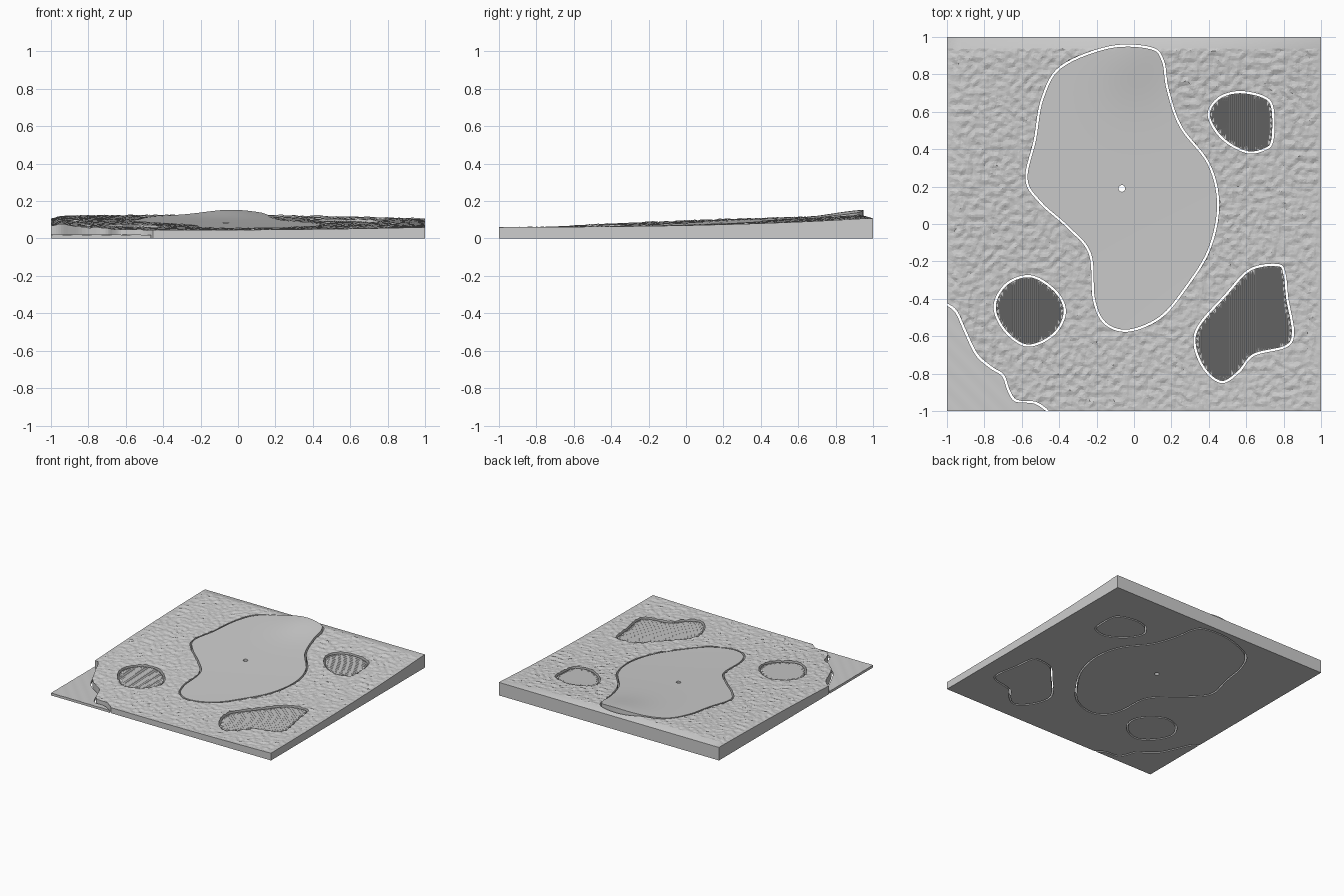
import bpy, bmesh, math, random
from mathutils import Vector, noise
from mathutils.geometry import delaunay_2d_cdt

random.seed(4)
cube = bpy.data.objects.get("Cube")
if cube:
    bpy.data.objects.remove(cube, do_unlink=True)

grey = bpy.data.materials.new("plain_grey")
grey.use_nodes = True
colour = (0.61, 0.61, 0.61, 1)
grey.diffuse_color = colour
grey.node_tree.nodes["Principled BSDF"].inputs["Base Color"].default_value = colour

GAP = 0.006      # half the slot between neighbouring pieces
RIDGE = 0.0105   # spacing of the raked sand ridges


# ---------- outline helpers ----------
def smooth_path(points, closed=True, steps=7):
    """Catmull-Rom curve through the points."""
    pts = [Vector(p) for p in points]
    n = len(pts)
    pick = (lambda i: pts[i % n]) if closed else (lambda i: pts[max(0, min(n - 1, i))])
    path = []
    for i in range(n if closed else n - 1):
        a, b, c, d = (pick(i + k) for k in (-1, 0, 1, 2))
        for s in range(steps):
            t = s / steps
            path.append((2 * b + (c - a) * t + (2 * a - 5 * b + 4 * c - d) * t * t
                         + (3 * b - a - 3 * c + d) * t ** 3) / 2)
    if not closed:
        path.append(pts[-1])
    return path


def counter_clockwise(path):
    area = sum(path[i - 1].cross(path[i]) for i in range(len(path)))
    return path if area > 0 else path[::-1]


def offset(path, amount):
    """Move a closed counter-clockwise path outwards along its normals."""
    n = len(path)
    result = []
    for i, p in enumerate(path):
        d = (path[(i + 1) % n] - path[i - 1]).normalized()
        result.append(p + Vector((d.y, -d.x)) * amount)
    return result


# ---------- heights ----------
def clamp(v):
    return max(0, min(1, v))


def land(x, y):
    t = (y + 1) / 2
    left = 0.05 + 0.12 * t - 0.05 * t * t
    mid = 0.046 + 0.03 * t + 0.055 * t * t
    right = 0.06 + 0.01 * t + 0.04 * t ** 3
    return mid + (right - left) / 2 * x + ((left + right) / 2 - mid) * x * x


def rough_height(x, y):
    z = land(x, y) - 0.012 * clamp((-0.93 - x) / 0.07)
    inner = clamp((1 - max(abs(x), abs(y))) / 0.03)
    if y > 0.93:
        k = clamp((y - 0.93) / 0.07)
        return z * (1 - k) + 0.107 * k
    return z + inner * 0.008 * noise.noise(Vector((x * 32, y * 32, 0)))


def green_height(x, y):
    mound = math.exp(-((x + 0.03) / 0.2) ** 2 - ((y - 0.95) / 0.25) ** 2)
    return land(x, y) + 0.026 * mound


def sand_height(x, y):
    return land(x, y) - 0.012 + 0.004 * abs((x / RIDGE) % 1 - 0.5) * 2


def water_height(x, y):
    return 0.02 + 0.0008 * math.sin((x + y) * 60)


# ---------- solid piece with a shaped top and flat underside ----------
def piece(name, outline, height, dx, dy, holes=(), jitter=0, smooth=False):
    verts, loops = [], []
    for loop in (outline, *holes):
        loops.append(list(range(len(verts), len(verts) + len(loop))))
        verts += loop
    xs, ys = [p.x for p in outline], [p.y for p in outline]
    for i in range(math.ceil(min(xs) / dx - 0.001), math.floor(max(xs) / dx + 0.001) + 1):
        for j in range(math.ceil(min(ys) / dy - 0.001), math.floor(max(ys) / dy + 0.001) + 1):
            p = Vector((i * dx, j * dy))
            if max(abs(p.x), abs(p.y)) < 0.98:
                p += Vector((random.uniform(-jitter, jitter), random.uniform(-jitter, jitter)))
            verts.append(p)
    co, _, tris, _, _, source = delaunay_2d_cdt(verts, [], loops, 1, 1e-5)

    bm = bmesh.new()
    made = {}

    def corner(i, top):
        if (i, top) not in made:
            x, y = co[i]
            made[i, top] = bm.verts.new((x, y, height(x, y) if top else 0))
        return made[i, top]

    edges = set()
    for tri, owners in zip(tris, source):
        if set(owners) != {0}:
            continue
        bm.faces.new([corner(i, True) for i in tri])
        bm.faces.new([corner(i, False) for i in reversed(tri)])
        edges.update((tri[k - 1], tri[k]) for k in range(len(tri)))
    for a, b in edges:
        if (b, a) not in edges:
            bm.faces.new((corner(b, True), corner(a, True), corner(a, False), corner(b, False)))
    bmesh.ops.recalc_face_normals(bm, faces=bm.faces)
    mesh = bpy.data.meshes.new(name)
    bm.to_mesh(mesh)
    bm.free()
    mesh.materials.append(grey)
    obj = bpy.data.objects.new(name, mesh)
    bpy.context.collection.objects.link(obj)
    if smooth:
        bpy.ops.object.select_all(action='DESELECT')
        obj.select_set(True)
        bpy.context.view_layer.objects.active = obj
        bpy.ops.object.shade_smooth_by_angle(angle=math.radians(30))


# ---------- outlines ----------
green = smooth_path([
    (-.03, -.57), (.14, -.5), (.27, -.35), (.4, -.14), (.45, .1), (.4, .32), (.25, .52),
    (.18, .72), (.155, .87), (.09, .94), (-.13, .945), (-.39, .84), (-.49, .67), (-.53, .45),
    (-.575, .24), (-.5, .115), (-.35, -.02), (-.235, -.16), (-.215, -.4), (-.155, -.53)])
bunkers = {
    "back_bunker": [(.4, .58), (.45, .67), (.56, .705), (.69, .68), (.74, .62), (.74, .45),
                    (.7, .4), (.6, .385), (.47, .46)],
    "round_bunker": [(-.37, -.47), (-.42, -.36), (-.55, -.28), (-.68, -.32), (-.745, -.44),
                     (-.69, -.57), (-.57, -.65), (-.43, -.59)],
    "front_bunker": [(.77, -.22), (.62, -.245), (.49, -.38), (.35, -.54), (.325, -.65),
                     (.38, -.78), (.47, -.845), (.56, -.79), (.64, -.7), (.81, -.655),
                     (.85, -.58), (.82, -.4), (.805, -.27)]}
bunkers = {name: counter_clockwise(smooth_path(pts, steps=20)) for name, pts in bunkers.items()}
shore = smooth_path([(-1, -.43), (-.95, -.47), (-.9, -.58), (-.84, -.7), (-.76, -.77),
                     (-.7, -.81), (-.67, -.89), (-.63, -.945), (-.53, -.955), (-.46, -1)],
                    closed=False, steps=4)


def shifted_shore(d):
    """Shore line moved diagonally, with its ends kept on the plate edges."""
    line = [p + Vector((d, d)) for p in shore]
    line[0].x, line[-1].y = -1, -1
    return line


# ---------- parts ----------
cup = [Vector((-.065 + .018 * math.cos(a * math.tau / 20), .19 + .018 * math.sin(a * math.tau / 20)))
       for a in range(20)]
corners = [Vector(c) for c in ((1, -1), (1, 1), (-1, 1))]

piece("rough_ground", shifted_shore(GAP * .8) + corners, rough_height, .0125, .0125,
      holes=[offset(p, GAP) for p in (green, *bunkers.values())], jitter=.003)
piece("putting_green", offset(green, -GAP), green_height, .02, .02, holes=[cup], smooth=True)
for name, path in bunkers.items():
    piece(name, offset(path, -GAP), sand_height, RIDGE / 2, .03)
piece("water_corner", counter_clockwise(shifted_shore(-GAP * .8) + [Vector((-1, -1))]),
      water_height, .02, .02, smooth=True)
